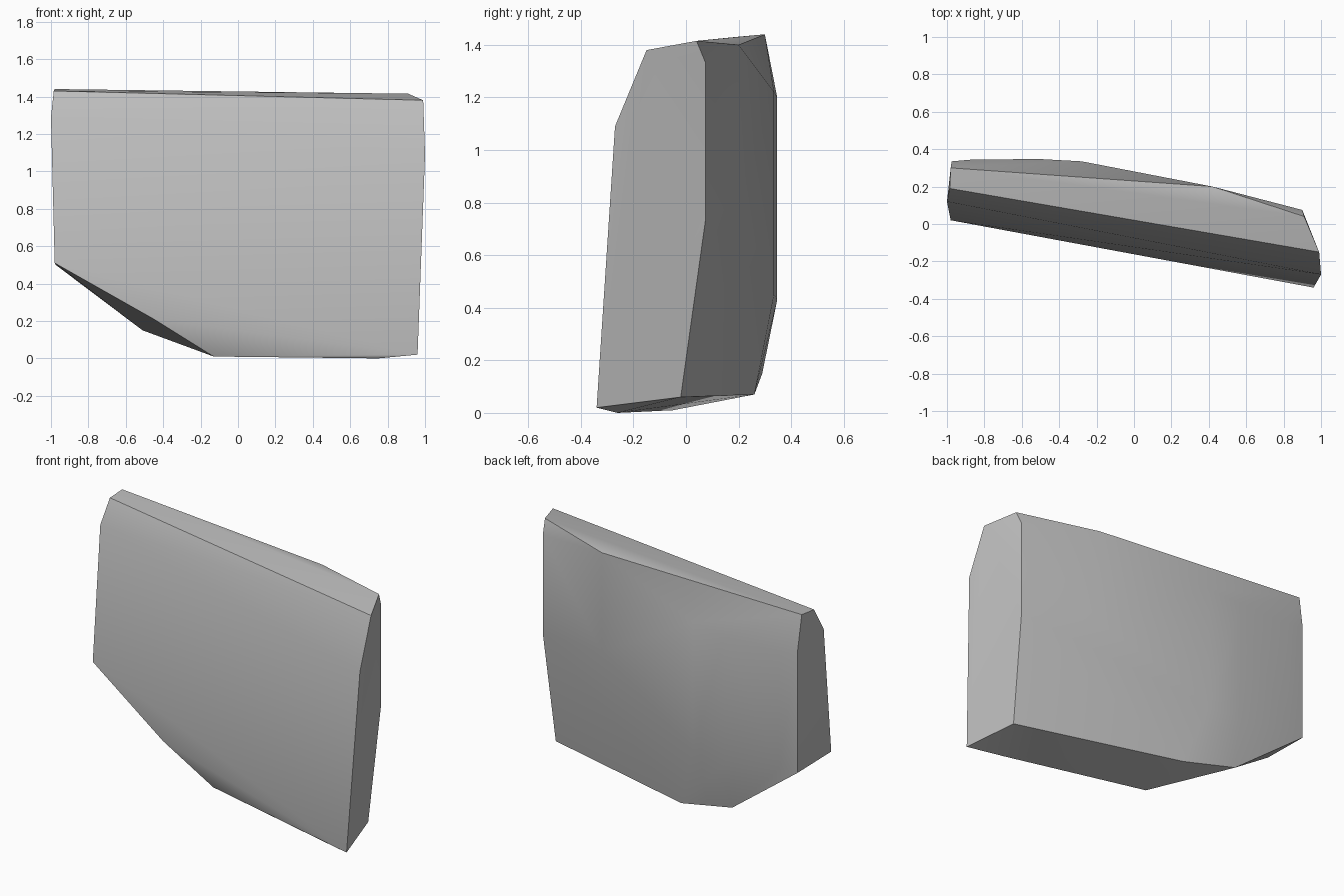
import bpy
import bmesh
import math

cube = bpy.data.objects.get("Cube")
if cube:
    bpy.data.objects.remove(cube, do_unlink=True)


def make_material(name, colour):
    material = bpy.data.materials.new(name)
    material.use_nodes = True
    material.diffuse_color = colour
    material.node_tree.nodes["Principled BSDF"].inputs["Base Color"].default_value = colour
    return material


def convex_solid(name, sections, material):
    """Wrap a tight convex skin around a set of outline sections."""
    bm = bmesh.new()
    for section in sections:
        for point in section:
            bm.verts.new(point)
    hull = bmesh.ops.convex_hull(bm, input=bm.verts[:])
    loose = set(hull["geom_interior"]) | set(hull["geom_unused"])
    bmesh.ops.delete(bm, geom=[v for v in loose if isinstance(v, bmesh.types.BMVert)],
                     context="VERTS")
    bmesh.ops.dissolve_limit(bm, angle_limit=math.radians(1),
                             verts=bm.verts[:], edges=bm.edges[:])
    bmesh.ops.recalc_face_normals(bm, faces=bm.faces[:])
    mesh = bpy.data.meshes.new(name)
    bm.to_mesh(mesh)
    bm.free()
    mesh.materials.append(material)
    solid = bpy.data.objects.new(name, mesh)
    bpy.context.collection.objects.link(solid)
    bpy.ops.object.select_all(action="DESELECT")
    solid.select_set(True)
    bpy.context.view_layer.objects.active = solid
    bpy.ops.object.shade_smooth_by_angle(angle=math.radians(30))
    return solid


# Left end outline, from the front bottom corner around to the back bottom
left_end = [(.96, -.34, .02), (1, -.27, 1.09), (.99, -.15, 1.38), (.91, .04, 1.415),
            (.9, .075, 1.33), (.9, .075, .74), (.88, -.02, .06)]

# Right end outline, in the same order
right_end = [(-.98, .02, .51), (-1, .12, 1.29), (-.985, .19, 1.43), (-.98, .3, 1.44),
             (-.975, .335, 1.22), (-.975, .335, .5)]

# Underside, stepping up towards the right end
underside = [(.75, -.26, 0), (-.13, -.05, .01), (-.45, -.07, .21),
             (-.15, .26, .07), (-.51, .29, .15)]

# Gently bulging back
back = [(.42, .2, 1.4), (.42, .2, .8), (-.28, .335, 1.22), (-.28, .335, .45),
        (-.5, .347, .43), (-.5, .347, 1.2), (-.86, .345, 1.2), (-.86, .345, .5)]

grey = make_material("stone grey", (.5, .5, .5, 1))
convex_solid("slab", [left_end, right_end, underside, back], grey)
